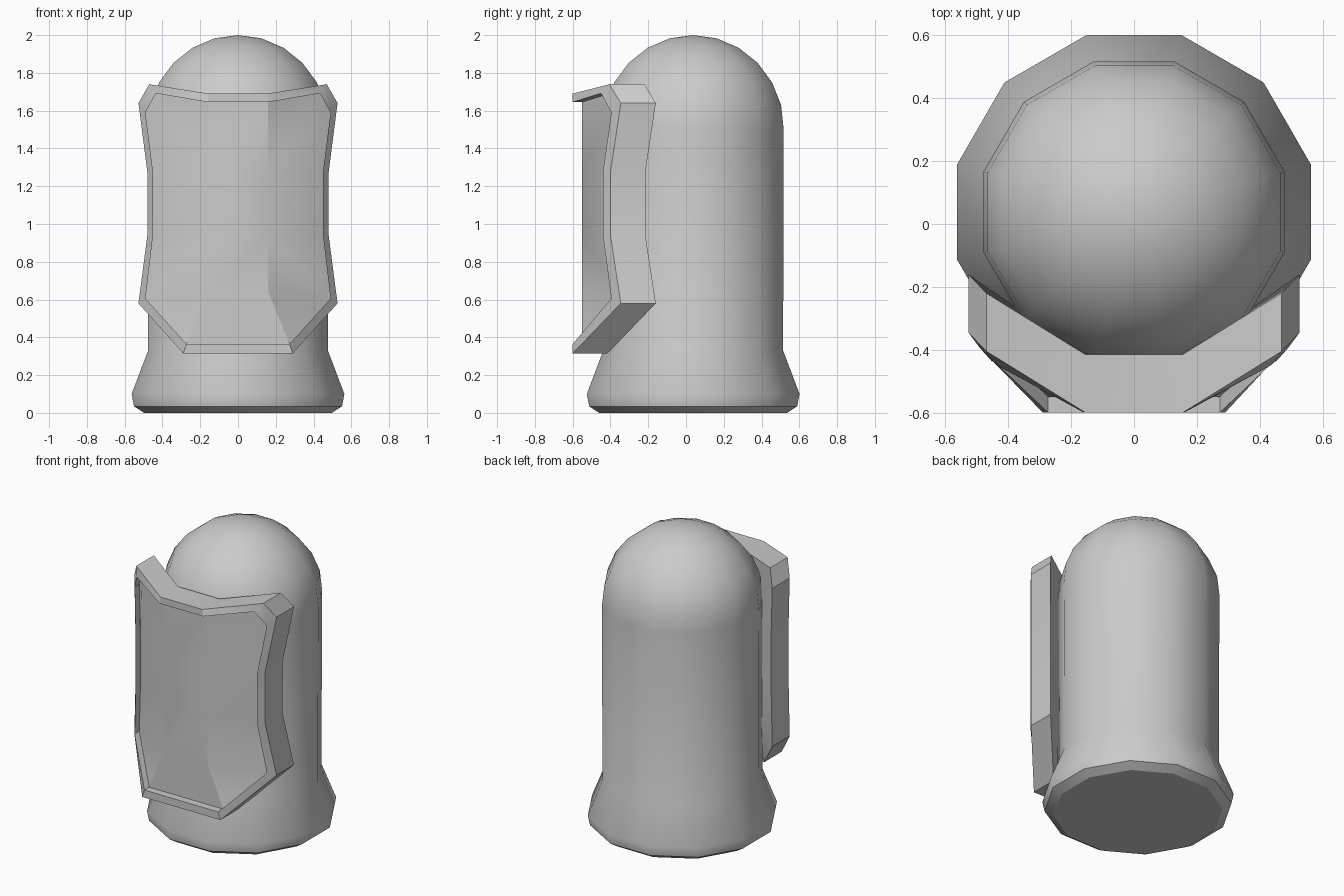
import bpy, bmesh, math

if "Cube" in bpy.data.objects:
    bpy.data.objects.remove(bpy.data.objects["Cube"])


def finish(name, bm, angle):
    bmesh.ops.recalc_face_normals(bm, faces=bm.faces)
    mesh = bpy.data.meshes.new(name)
    bm.to_mesh(mesh)
    bm.free()
    obj = bpy.data.objects.new(name, mesh)
    bpy.context.collection.objects.link(obj)
    bpy.ops.object.select_all(action='DESELECT')
    obj.select_set(True)
    bpy.context.view_layer.objects.active = obj
    bpy.ops.object.shade_smooth_by_angle(angle=math.radians(angle))
    return obj


def bridge(bm, r1, r2):
    n = len(r1)
    for i in range(n):
        j = (i + 1) % n
        bm.faces.new((r1[i], r1[j], r2[j], r2[i]))


# domed body: 12-sided lathe with a flared foot
SIDES, CENTRE_Y = 12, 0.038
profile = [(0.515, 0), (0.57, 0.035), (0.583, 0.1), (0.493, 0.33), (0.496, 1.5)]
for k in range(1, 6):
    a = math.radians(15 * k)
    profile.append((0.499 * math.cos(a), 1.5 + 0.5 * math.sin(a)))
bm = bmesh.new()
rings = []
for r, z in profile:
    ring = []
    for i in range(SIDES):
        a = 2 * math.pi * (i + 0.5) / SIDES
        ring.append(bm.verts.new((r * math.cos(a), CENTRE_Y + r * math.sin(a), z)))
    rings.append(ring)
for lo, hi in zip(rings, rings[1:]):
    bridge(bm, lo, hi)
bm.faces.new(rings[0])
tip = bm.verts.new((0, CENTRE_Y, 2.0))
for i in range(SIDES):
    bm.faces.new((rings[-1][i], rings[-1][(i + 1) % SIDES], tip))
finish("body", bm, 33)

# front shield: bent plate with a raised rim; half outlines run top to bottom
outer = [(0.155, -0.6, 1.69), (0.47, -0.405, 1.74), (0.527, -0.345, 1.64),
         (0.48, -0.4, 1.275), (0.48, -0.4, 0.94), (0.527, -0.345, 0.58),
         (0.29, -0.6, 0.315)]
inner = [(0.16, -0.6, 1.645), (0.435, -0.45, 1.692), (0.49, -0.395, 1.59),
         (0.45, -0.44, 1.275), (0.45, -0.44, 0.94), (0.49, -0.395, 0.605),
         (0.273, -0.6, 0.365)]
bm = bmesh.new()


def outline(half, dy):
    right = [bm.verts.new((x, y + dy, z)) for x, y, z in half]
    left = [bm.verts.new((-x, y + dy, z)) for x, y, z in half]
    return right, left


def loop(pair):
    return pair[0] + pair[1][::-1]


def cap(pair, y):
    # centre strip plus two bent wings
    cols = []
    for side, s in zip(pair, (1, -1)):
        a, b, c, d, e, f, g = side
        m = [bm.verts.new((s * 0.16, y, z)) for z in (1.275, 0.94, 0.64)]
        bm.faces.new((a, b, c, d, m[0]))
        bm.faces.new((m[0], d, e, m[1]))
        bm.faces.new((m[1], e, f, m[2]))
        bm.faces.new((m[2], f, g))
        cols.append([a] + m + [g])
    for i in range(4):
        bm.faces.new((cols[0][i], cols[0][i + 1], cols[1][i + 1], cols[1][i]))


back = outline(outer, 0.185)
front = outline(outer, 0)
rim = outline(inner, 0)
panel = outline(inner, 0.05)
for p, q in ((back, front), (front, rim), (rim, panel)):
    bridge(bm, loop(p), loop(q))
cap(back, -0.415)
cap(panel, -0.55)
finish("front_shield", bm, 30)
